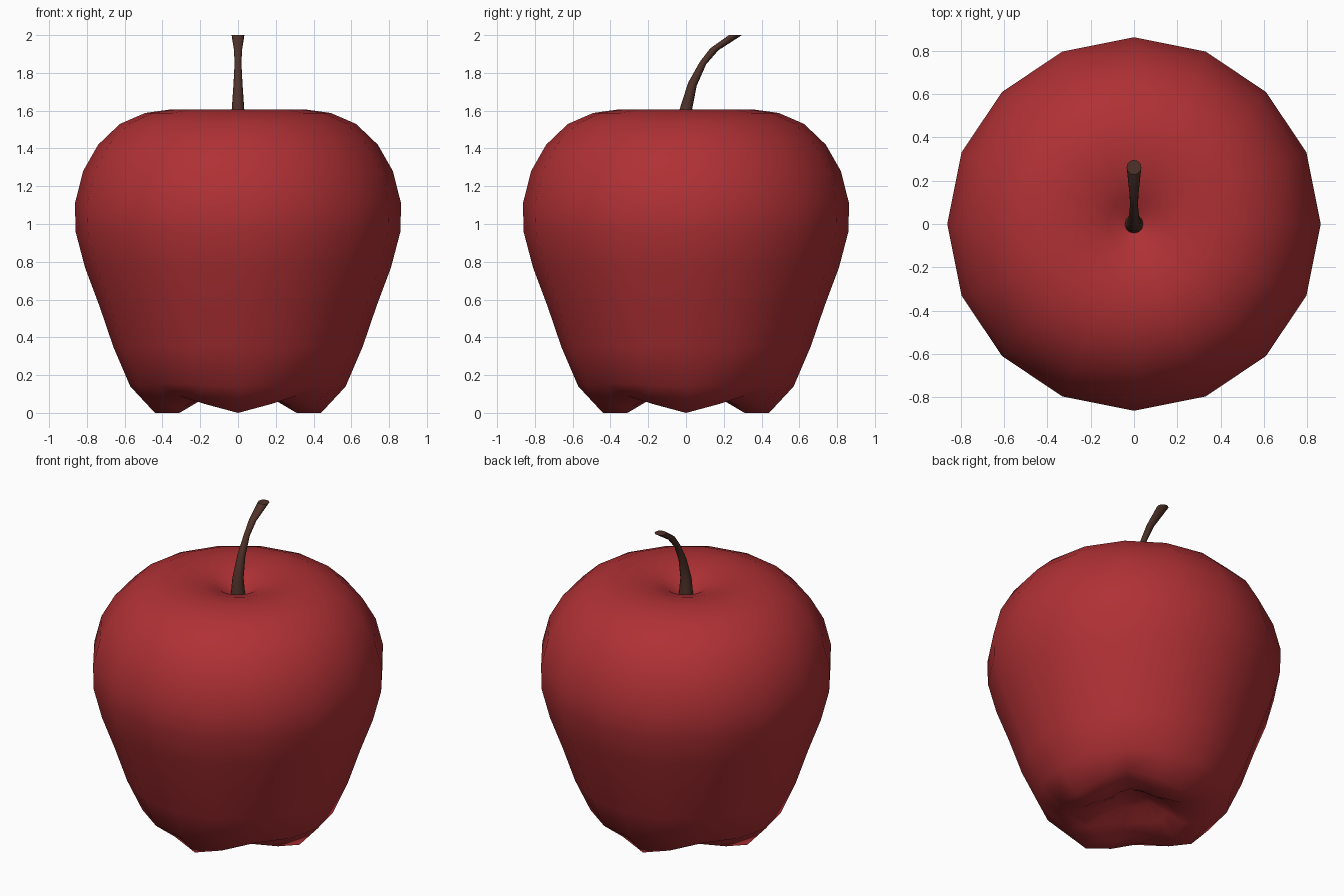
import bpy, bmesh, math
from math import sin, cos, pi

if "Cube" in bpy.data.objects:
    bpy.data.objects.remove(bpy.data.objects["Cube"])


def material(name, rgb):
    m = bpy.data.materials.new(name)
    m.diffuse_color = (*rgb, 1)
    m.use_nodes = True
    m.node_tree.nodes["Principled BSDF"].inputs["Base Color"].default_value = m.diffuse_color
    return m


def skin(name, rings, start, end, mat):
    """Bridge rings of points and close both ends with a fan or a flat cap."""
    bm = bmesh.new()
    loops = [[bm.verts.new(p) for p in ring] for ring in rings]
    n = len(loops[0])
    for a, b in zip(loops, loops[1:]):
        for i in range(n):
            j = (i + 1) % n
            bm.faces.new((a[i], a[j], b[j], b[i]))
    for loop, tip in ((loops[0], start), (loops[-1], end)):
        if tip is None:
            bm.faces.new(loop)
        else:
            c = bm.verts.new(tip)
            for i in range(n):
                bm.faces.new((loop[i], loop[(i + 1) % n], c))
    bmesh.ops.recalc_face_normals(bm, faces=bm.faces)
    for f in bm.faces:
        f.smooth = len(f.verts) <= 4
    mesh = bpy.data.meshes.new(name)
    bm.to_mesh(mesh)
    bm.free()
    mesh.materials.append(mat)
    ob = bpy.data.objects.new(name, mesh)
    bpy.context.collection.objects.link(ob)
    return ob


# Apple body: radius, height, and how far the ring lifts between the four lobes
profile = [
    (0.10, 0.14, 0.00), (0.20, 0.065, 0.03), (0.31, 0.0, 0.065), (0.44, 0.0, 0.09),
    (0.57, 0.14, 0.015), (0.66, 0.35, 0), (0.735, 0.57, 0), (0.81, 0.77, 0),
    (0.86, 0.96, 0), (0.863, 1.11, 0), (0.82, 1.28, 0), (0.74, 1.42, 0),
    (0.625, 1.53, 0), (0.49, 1.588, 0), (0.36, 1.606, 0), (0.23, 1.59, 0),
    (0.12, 1.555, 0), (0.05, 1.51, 0),
]
SIDES = 16
body_rings = []
for r, z, lift in profile:
    ring = []
    for i in range(SIDES):
        a = 2 * pi * i / SIDES
        ring.append((r * cos(a), r * sin(a), z + lift * (1 - cos(4 * a)) / 2))
    body_rings.append(ring)
skin("apple_body", body_rings, (0, 0, 0.16), (0, 0, 1.50),
     material("apple_red", (0.43, 0.03, 0.035)))

# Stem: y, z, radius, and tilt of each ring as it bends backwards
path = [
    (0.0, 1.49, 0.044, 0), (0.0, 1.61, 0.033, 0), (0.034, 1.74, 0.024, -20),
    (0.09, 1.852, 0.018, -20), (0.15, 1.925, 0.022, -14), (0.262, 2.0, 0.034, 0),
]
stem_rings = []
for y, z, r, tilt in path:
    t = math.radians(tilt)
    stem_rings.append([(r * cos(2 * pi * i / 12),
                        y + r * sin(2 * pi * i / 12) * cos(t),
                        z + r * sin(2 * pi * i / 12) * sin(t)) for i in range(12)])
skin("stem", stem_rings, None, None, material("stem_brown", (0.08, 0.032, 0.022)))
